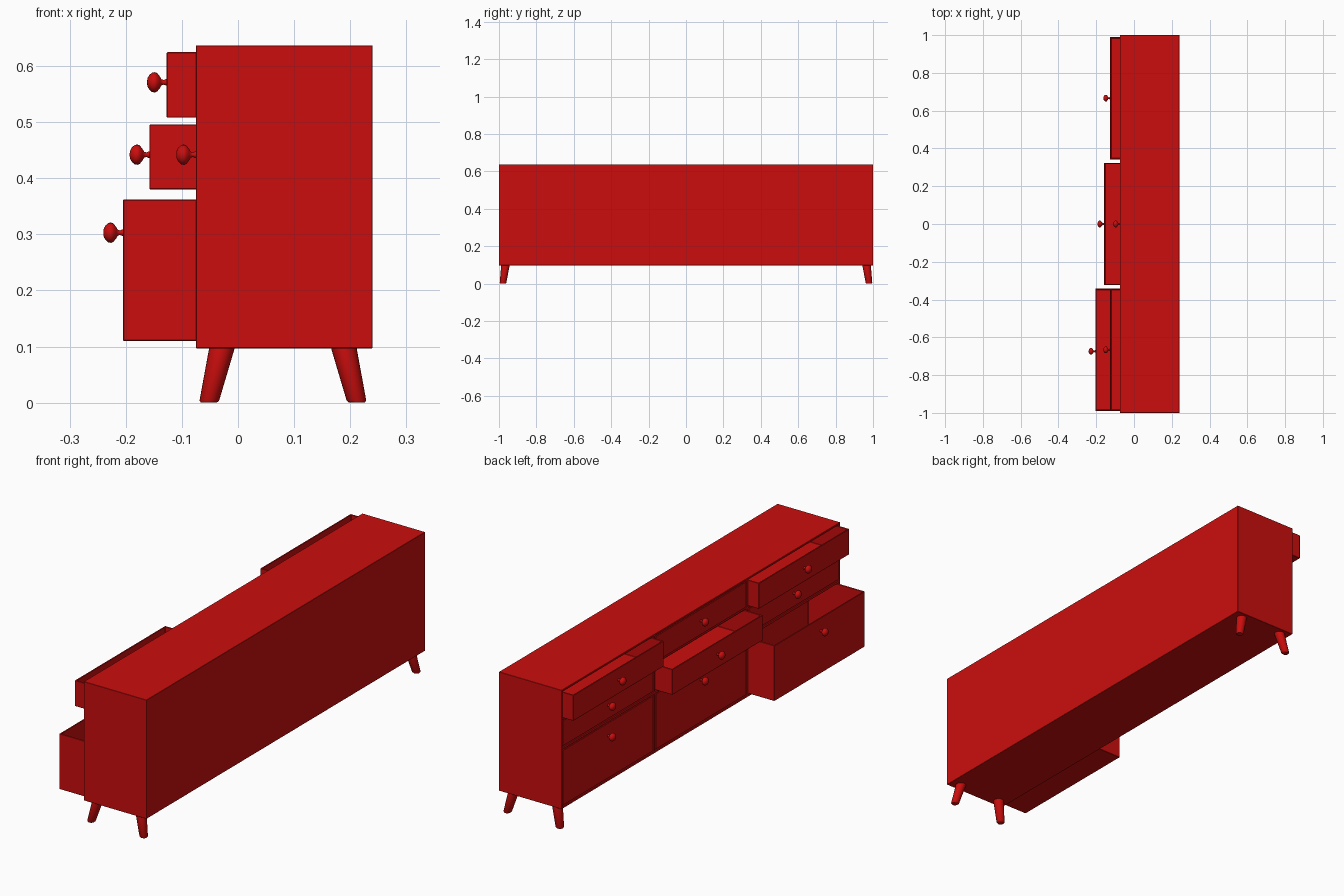
import bpy, bmesh, math
from mathutils import Vector, Matrix

cube = bpy.data.objects.get("Cube")
if cube:
    bpy.data.objects.remove(cube, do_unlink=True)

# Single red finish
red = bpy.data.materials.new("red_paint")
red.use_nodes = True
COLOR = (0.6, 0.004, 0.004, 1)
red.diffuse_color = COLOR
red.node_tree.nodes["Principled BSDF"].inputs["Base Color"].default_value = COLOR


def add_object(name, bm):
    bmesh.ops.recalc_face_normals(bm, faces=bm.faces)
    mesh = bpy.data.meshes.new(name)
    bm.to_mesh(mesh)
    bm.free()
    mesh.materials.append(red)
    obj = bpy.data.objects.new(name, mesh)
    bpy.context.collection.objects.link(obj)
    return obj


def activate(obj):
    bpy.ops.object.select_all(action='DESELECT')
    obj.select_set(True)
    bpy.context.view_layer.objects.active = obj


def add_box(bm, low, high):
    low, high = Vector(low), Vector(high)
    matrix = Matrix.Translation((low + high) / 2) @ Matrix.Diagonal((*(high - low), 1))
    return bmesh.ops.create_cube(bm, size=1, matrix=matrix)["verts"]


def bevel(obj, width):
    mod = obj.modifiers.new("soft_edges", 'BEVEL')
    mod.width = width
    mod.segments = 1
    mod.limit_method = 'ANGLE'


def add_rings(name, rings, sides, axis):
    """Loft circles given as (centre, radius) along the x or z axis."""
    bm = bmesh.new()
    loops = []
    for centre, radius in rings:
        loop = []
        for i in range(sides):
            a = 2 * math.pi * i / sides
            u, v = radius * math.cos(a), radius * math.sin(a)
            offset = Vector((0, u, v)) if axis == 'x' else Vector((u, v, 0))
            loop.append(bm.verts.new(Vector(centre) + offset))
        loops.append(loop)
    for a, b in zip(loops, loops[1:]):
        for i in range(sides):
            j = (i + 1) % sides
            bm.faces.new((a[i], a[j], b[j], b[i]))
    bm.faces.new(loops[0])
    bm.faces.new(loops[-1])
    obj = add_object(name, bm)
    activate(obj)
    bpy.ops.object.shade_smooth_by_angle(angle=math.radians(50))
    return obj


FRONT, BACK = -0.075, 0.24
DEPTH, GAP, WALL = 0.285, 0.003, 0.008
columns = {"left": (-0.99, -0.342), "middle": (-0.324, 0.324), "right": (0.342, 0.99)}
# Row name: bottom, top and knob height
rows = {"top": (0.508, 0.625, 0.571), "centre": (0.38, 0.496, 0.442),
        "bottom": (0.11, 0.362, 0.303)}
# How far each open drawer is pulled out
pulled = {("left", "top"): 0.052, ("right", "top"): 0.052,
          ("middle", "centre"): 0.083, ("left", "bottom"): 0.13}

# Cabinet with a pocket for every drawer
bm = bmesh.new()
add_box(bm, (FRONT, -1, 0.097), (BACK, 1, 0.637))
cabinet = add_object("cabinet_body", bm)

bm = bmesh.new()
for y0, y1 in columns.values():
    for z0, z1, _ in rows.values():
        add_box(bm, (FRONT - 0.1, y0 - GAP, z0 - GAP),
                (FRONT + DEPTH + GAP, y1 + GAP, z1 + GAP))
cutter = add_object("pocket_cutter", bm)
cutter.hide_render = True
mod = cabinet.modifiers.new("pockets", 'BOOLEAN')
mod.operation = 'DIFFERENCE'
mod.solver = 'EXACT'
mod.object = cutter
activate(cabinet)
bpy.ops.object.modifier_apply(modifier=mod.name)
bpy.data.objects.remove(cutter, do_unlink=True)
bevel(cabinet, 0.001)

# Knob outline: distance out from the drawer, radius
knob_profile = [(-0.002, 0.006), (0.002, 0.0055), (0.005, 0.0042), (0.009, 0.005),
                (0.012, 0.01), (0.017, 0.0165), (0.021, 0.018), (0.026, 0.0175),
                (0.031, 0.013), (0.034, 0.008), (0.035, 0.003)]

# Open-topped drawers with knobs
for col, (y0, y1) in columns.items():
    for row, (z0, z1, knob_z) in rows.items():
        x = FRONT - pulled.get((col, row), 0)
        bm = bmesh.new()
        add_box(bm, (x, y0, z0), (x + DEPTH, y1, z1))
        bm.normal_update()
        lid = max(bm.faces, key=lambda f: f.calc_center_median().z)
        bmesh.ops.inset_region(bm, faces=[lid], thickness=WALL)
        well = bmesh.ops.extrude_face_region(bm, geom=[lid])["geom"]
        verts = [v for v in well if isinstance(v, bmesh.types.BMVert)]
        bmesh.ops.translate(bm, verts=verts, vec=(0, 0, z0 + WALL - z1))
        if lid.is_valid:
            bmesh.ops.delete(bm, geom=[lid], context='FACES_ONLY')
        drawer = add_object(f"drawer_{col}_{row}", bm)
        bevel(drawer, 0.0015)

        knob_y = (y0 + y1) / 2
        if (col, row) == ("left", "bottom"):
            knob_y -= 0.008
        add_rings(f"knob_{col}_{row}",
                  [((x - d, knob_y, knob_z), r) for d, r in knob_profile], 20, 'x')

# Splayed tapered legs: height, radius
leg_profile = [(0, 0.014), (0.004, 0.0175), (0.11, 0.0235)]
for side, foot_x, lean_x in (("front", -0.052, 0.24), ("rear", 0.212, -0.24)):
    for end, sign in (("left", -1), ("right", 1)):
        rings = [((foot_x + lean_x * z, sign * (0.979 - 0.14 * z), z), r)
                 for z, r in leg_profile]
        add_rings(f"leg_{side}_{end}", rings, 24, 'z')
